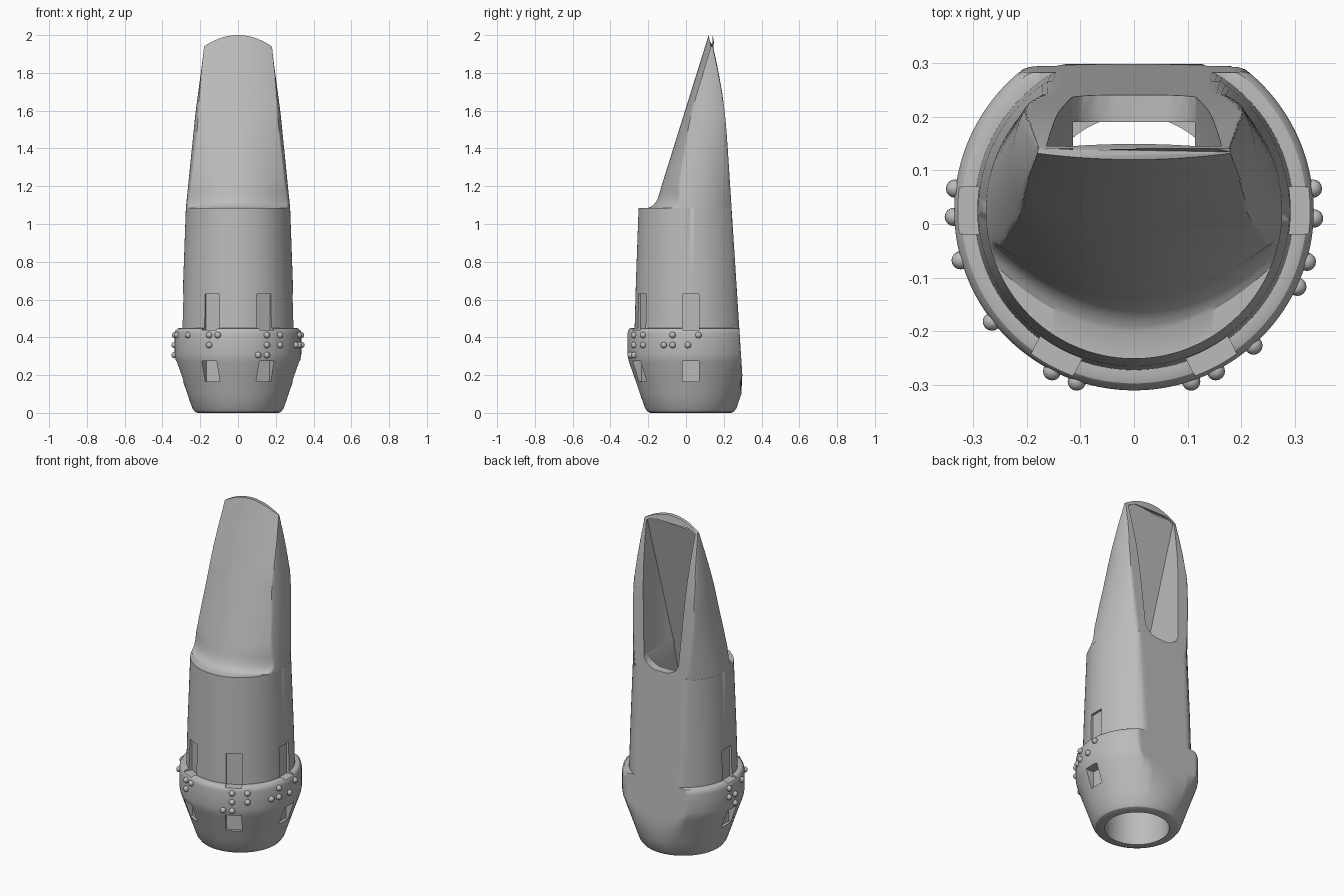
import bpy, bmesh, math
from mathutils import Matrix

if "Cube" in bpy.data.objects:
    bpy.data.objects.remove(bpy.data.objects["Cube"])

SEG = 160
AXIS_Y = 0.025

grey = bpy.data.materials.new("satin grey")
grey.use_nodes = True
grey.diffuse_color = (0.5, 0.5, 0.5, 1)
grey.node_tree.nodes["Principled BSDF"].inputs["Base Color"].default_value = (0.5, 0.5, 0.5, 1)


def lerp(points, t):
    """Piecewise linear lookup in (key, value) pairs."""
    if t <= points[0][0]:
        return points[0][1]
    for (a, va), (b, vb) in zip(points, points[1:]):
        if t <= b:
            return va + (vb - va) * (t - a) / (b - a)
    return points[-1][1]


def finish(bm, name):
    bmesh.ops.recalc_face_normals(bm, faces=bm.faces)
    mesh = bpy.data.meshes.new(name)
    bm.to_mesh(mesh)
    bm.free()
    mesh.materials.append(grey)
    obj = bpy.data.objects.new(name, mesh)
    bpy.context.collection.objects.link(obj)
    return obj


def loft(name, rings):
    """Skin closed rings of equal point count and cap both ends."""
    bm = bmesh.new()
    loops = [[bm.verts.new(p) for p in ring] for ring in rings]
    n = len(loops[0])
    for low, high in zip(loops, loops[1:]):
        for i in range(n):
            j = (i + 1) % n
            bm.faces.new((low[i], low[j], high[j], high[i]))
    bm.faces.new(loops[0][::-1])
    bm.faces.new(loops[-1])
    return finish(bm, name)


def activate(obj):
    bpy.ops.object.select_all(action="DESELECT")
    obj.select_set(True)
    bpy.context.view_layer.objects.active = obj


def cut(target, cutter):
    mod = target.modifiers.new("cut", "BOOLEAN")
    mod.operation = "DIFFERENCE"
    mod.solver = "EXACT"
    mod.object = cutter
    activate(target)
    bpy.ops.object.modifier_apply(modifier=mod.name)
    bpy.data.objects.remove(cutter)


# Curves that shape the body: flat table at the back, beak slope in front
table = [(0, 0.311), (1.4, 0.221), (1.56, 0.209), (1.7, 0.192), (1.85, 0.168), (2, 0.141)]
beak = [(1.085, -0.2), (1.095, -0.18), (1.11, -0.163), (1.14, -0.147), (1.2, -0.13), (2, 0.12)]
crown = [(1.085, 0.14), (1.2, 0.1), (1.6, 0.04), (2, 0.012)]
radius = [(1.085, 0.276), (1.56, 0.228), (1.94, 0.185), (2, 0.18)]
centre = [(1.085, 0.023), (1.56, 0.11), (2, 0.12)]


def section(z, r, cy, is_beak):
    ring = []
    for i in range(SEG):
        a = math.tau * i / SEG
        x, y = r * math.cos(a), cy + r * math.sin(a)
        top = z
        if is_beak:
            y = max(y, lerp(beak, z) + lerp(crown, z) * (x / r) ** 2)
            # round the tip downwards at its corners
            top -= 0.06 * max(0, (z - 1.6) / 0.4) * (x / r) ** 2
        ring.append((x, min(y, lerp(table, z)), top))
    return ring


# Base, band and barrel profile (z, radius)
barrel = [(0, 0.213), (0.006, 0.228), (0.025, 0.242), (0.1, 0.268), (0.2, 0.302), (0.265, 0.325),
          (0.285, 0.331), (0.31, 0.335), (0.42, 0.335), (0.437, 0.331), (0.447, 0.322),
          (0.45, 0.312), (0.45, 0.297), (0.7, 0.29), (1.085, 0.276)]
rings = [section(z, r, AXIS_Y, False) for z, r in barrel]
heights = [1.0851, 1.09, 1.095, 1.102, 1.11, 1.125, 1.14, 1.17, 1.2]
heights += [1.2 + 0.05 * k for k in range(1, 17)]
rings += [section(z, lerp(radius, z), lerp(centre, z), True) for z in heights]
body = loft("mouthpiece_body", rings)


def box_rings(levels):
    return [[(-w, y0, z), (w, y0, z), (w, y1, z), (-w, y1, z)] for z, w, y0, y1 in levels]


# Round bore, inner chamber and open window behind the beak
bore = [[(0.177 * math.cos(math.tau * i / 96), AXIS_Y + 0.177 * math.sin(math.tau * i / 96), z)
         for i in range(96)] for z in (-0.1, 0.95)]
cut(body, loft("bore_cutter", bore))
cut(body, loft("chamber_cutter", box_rings([(0.9, 0.114, -0.1, 0.19), (1.3, 0.114, -0.008, 0.19)])))


def floor(z):
    return -0.1 + (z - 0.9) * 0.229


window = [(1.095, 0.04), (1.105, 0.07), (1.125, 0.098), (1.155, 0.115), (1.93, 0.163), (1.955, 0.12)]
cut(body, loft("window_cutter", box_rings([(z, w, floor(z), 0.5) for z, w in window])))


# Clip recesses above and below the band
def recess(angle, inner, z0, z1, half):
    bm = bmesh.new()
    a = math.radians(angle)
    mid = inner + 0.1
    place = Matrix.Translation((mid * math.cos(a), AXIS_Y + mid * math.sin(a), (z0 + z1) / 2))
    size = Matrix.Diagonal((0.2, half * 2, z1 - z0, 1))
    bmesh.ops.create_cube(bm, size=1, matrix=place @ Matrix.Rotation(a, 4, "Z") @ size)
    cut(body, finish(bm, "recess_cutter"))


for angle in (0, 180, -62, -118):
    recess(angle, 0.277, 0.44, 0.63, 0.044)
    recess(angle, 0.272, 0.165, 0.275, 0.044)

activate(body)
bpy.ops.object.shade_smooth_by_angle(angle=math.radians(30))

# Small beads around the band: angle and the rows it fills
beads = [(7, (0,)), (-2.5, (1,)), (-16.5, (0, 1)), (-25, (1,)), (-48.5, (0, 1)),
         (-63, (0, 1, 2)), (-71.5, (2,)), (173, (0, 1)), (182, (1, 2)), (196, (0,)),
         (218, (0,)), (243, (0, 1)), (251.5, (0,))]
bm = bmesh.new()
for angle, rows in beads:
    a = math.radians(angle)
    for row in rows:
        spot = (0.336 * math.cos(a), AXIS_Y + 0.336 * math.sin(a), 0.412 - 0.053 * row)
        bmesh.ops.create_uvsphere(bm, u_segments=16, v_segments=10, radius=0.017,
                                  matrix=Matrix.Translation(spot))
activate(finish(bm, "band_beads"))
bpy.ops.object.shade_smooth()
